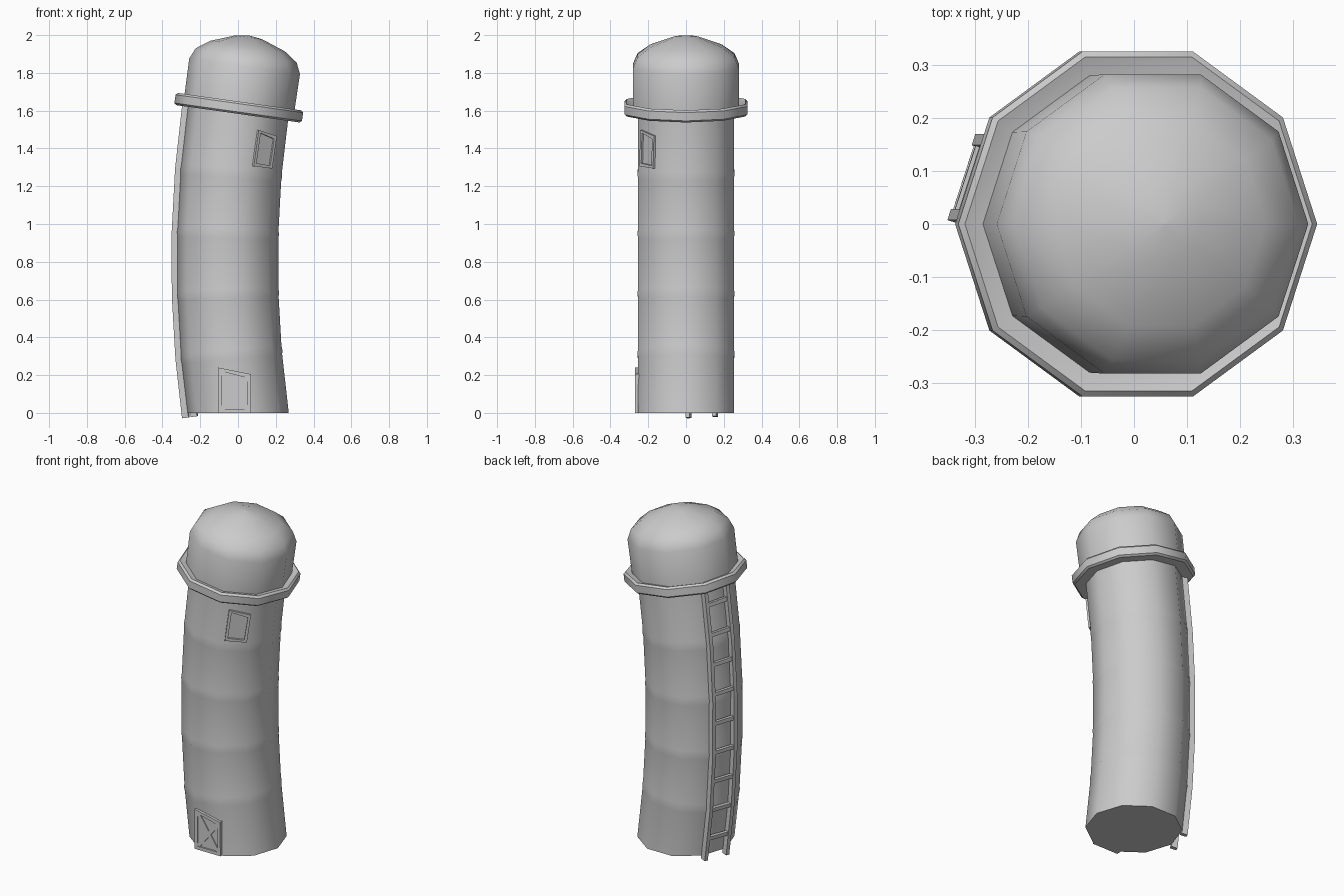
import bpy, math
from mathutils import Vector, Matrix

if "Cube" in bpy.data.objects:
    bpy.data.objects.remove(bpy.data.objects["Cube"])

N = 10
R = 0.268


def make(name, verts, faces, angle=None):
    me = bpy.data.meshes.new(name)
    me.from_pydata([tuple(v) for v in verts], [], faces)
    ob = bpy.data.objects.new(name, me)
    bpy.context.collection.objects.link(ob)
    if angle:
        bpy.ops.object.select_all(action='DESELECT')
        ob.select_set(True)
        bpy.context.view_layer.objects.active = ob
        bpy.ops.object.shade_smooth_by_angle(angle=math.radians(angle))
    return ob


def loft(name, rings, angle=40):
    """Skin a list of (matrix, radius) decagons, capped at both ends."""
    verts, faces = [], []
    for m, r in rings:
        verts += [m @ Vector((r * math.cos(k * math.tau / N), r * math.sin(k * math.tau / N), 0)) for k in range(N)]
    for i in range(len(rings) - 1):
        for k in range(N):
            a, b = i * N + k, i * N + (k + 1) % N
            faces.append((a, b, b + N, a + N))
    faces.append(tuple(reversed(range(N))))
    faces.append(tuple(range(len(verts) - N, len(verts))))
    return make(name, verts, faces, angle)


def frame(z):
    """Cross-section frame of the bent tower axis at height z."""
    lean = 0 if z == 0 else math.asin((z - 0.8) / 5.75)
    x = -0.055 + (z - 0.8) ** 2 / 11.5
    return Matrix.Translation((x, 0, z)) @ Matrix.Rotation(lean, 4, 'Y')


# bent tower body with slight ridges at the joints
rings = [(frame(0), R)]
for j in (0.31, 0.63, 0.95, 1.27):
    rings += [(frame(j - 0.025), R - 0.001), (frame(j), R + 0.002), (frame(j + 0.025), R - 0.001)]
rings.append((frame(1.63), R))
loft("tower_body", rings)

# tilted cap: collar and dome
top = Matrix.Translation((0.004, 0, 1.615)) @ Matrix.Rotation(math.radians(8), 4, 'Y')


def turned(name, profile, angle=40):
    return loft(name, [(top @ Matrix.Translation((0, 0, z)), r) for r, z in profile], angle)


turned("collar", [(0.26, -0.032), (0.33, -0.032), (0.341, -0.022), (0.341, 0.022), (0.330, 0.033), (0.29, 0.02)])
turned("dome", [(0.294, 0.0), (0.296, 0.222), (0.27, 0.28), (0.2, 0.330), (0.072, 0.377), (0.002, 0.387)], 50)


def prism(pts, t, up, n, o, d0, d1):
    """Extrude a flat outline of (u, v) points along n from d0 to d1."""
    k = len(pts)
    verts = [o + t * u + up * v + n * d for d in (d0, d1) for u, v in pts]
    faces = [tuple(reversed(range(k))), tuple(range(k, 2 * k))]
    faces += [(i, (i + 1) % k, (i + 1) % k + k, i + k) for i in range(k)]
    return verts, faces


def join(name, parts, angle=None):
    verts, faces = [], []
    for v, f in parts:
        off = len(verts)
        verts += v
        faces += [tuple(i + off for i in q) for q in f]
    return make(name, verts, faces, angle)


def bordered(corners, w, args, back, panel, rim):
    """Four mitred border pieces around a thin panel."""
    c = [Vector(p) for p in corners]
    mid = sum(c, Vector((0, 0))) / 4
    inner = [p + Vector((math.copysign(w, mid.x - p.x), math.copysign(w, mid.y - p.y))) for p in c]
    parts = [prism(inner, *args, back, panel)]
    for i in range(4):
        j = (i + 1) % 4
        parts.append(prism([c[i], c[j], inner[j], inner[i]], *args, back, rim))
    return parts, inner


def bar(a, b, w, args, d0, d1):
    a, b = Vector(a), Vector(b)
    d = (b - a).normalized() * w / 2
    s = Vector((-d.y, d.x))
    return prism([a - s, b - s, b + s, a + s], *args, d0, d1)


# crooked front door with crossed braces
door_args = (Vector((1, 0, 0)), Vector((0, 0, 1)), Vector((0, -1, 0)), Vector((0, -0.255, 0)))
parts, inn = bordered([(-0.105, 0), (0.07, 0), (0.068, 0.205), (-0.105, 0.24)], 0.02, door_args, -0.02, 0.006, 0.015)
parts += [bar(inn[0], inn[2], 0.022, door_args, 0, 0.012), bar(inn[1], inn[3], 0.022, door_args, 0, 0.0115)]
join("front_door", parts)

# upper window on the front right face
a = math.radians(306)
n = Vector((math.cos(a), math.sin(a), 0))
t = Vector((-n.y, n.x, 0))
m = frame(1.41)
up = m.to_3x3() @ Vector((0, 0, 1))
t3 = m.to_3x3() @ t
win_args = (t, up, t.cross(up).normalized(), m @ (n * 0.255))
parts, _ = bordered([(-0.051, -0.088), (0.072, -0.1), (0.08, 0.073), (-0.044, 0.105)], 0.016, win_args, -0.02, 0.003, 0.013)
join("upper_window", parts)

# ladder following the bend on the back left face
a = math.radians(162)
n = Vector((math.cos(a), math.sin(a), 0))
t = Vector((-n.y, n.x, 0))


def sweep(u0, u1, d0, d1, zs):
    verts, faces = [], []
    for z in zs:
        verts += [frame(z) @ (n * d + t * u) for u, d in ((u0, d0), (u0, d1), (u1, d1), (u1, d0))]
    for i in range(len(zs) - 1):
        for k in range(4):
            p, q = i * 4 + k, i * 4 + (k + 1) % 4
            faces.append((p, p + 4, q + 4, q))
    e = len(verts)
    return verts, faces + [(0, 1, 2, 3), (e - 1, e - 2, e - 3, e - 4)]


zs = (0.012, 0.31, 0.63, 0.95, 1.27, 1.61)
join("ladder_rails", [sweep(s * 0.074 - 0.011, s * 0.074 + 0.011, 0.25, 0.286, zs) for s in (-1, 1)])
join("ladder_rungs", [sweep(-0.07, 0.07, 0.262, 0.28, (z - 0.011, z + 0.011))
                      for z in [0.14 + 0.17 * i for i in range(9)]])
